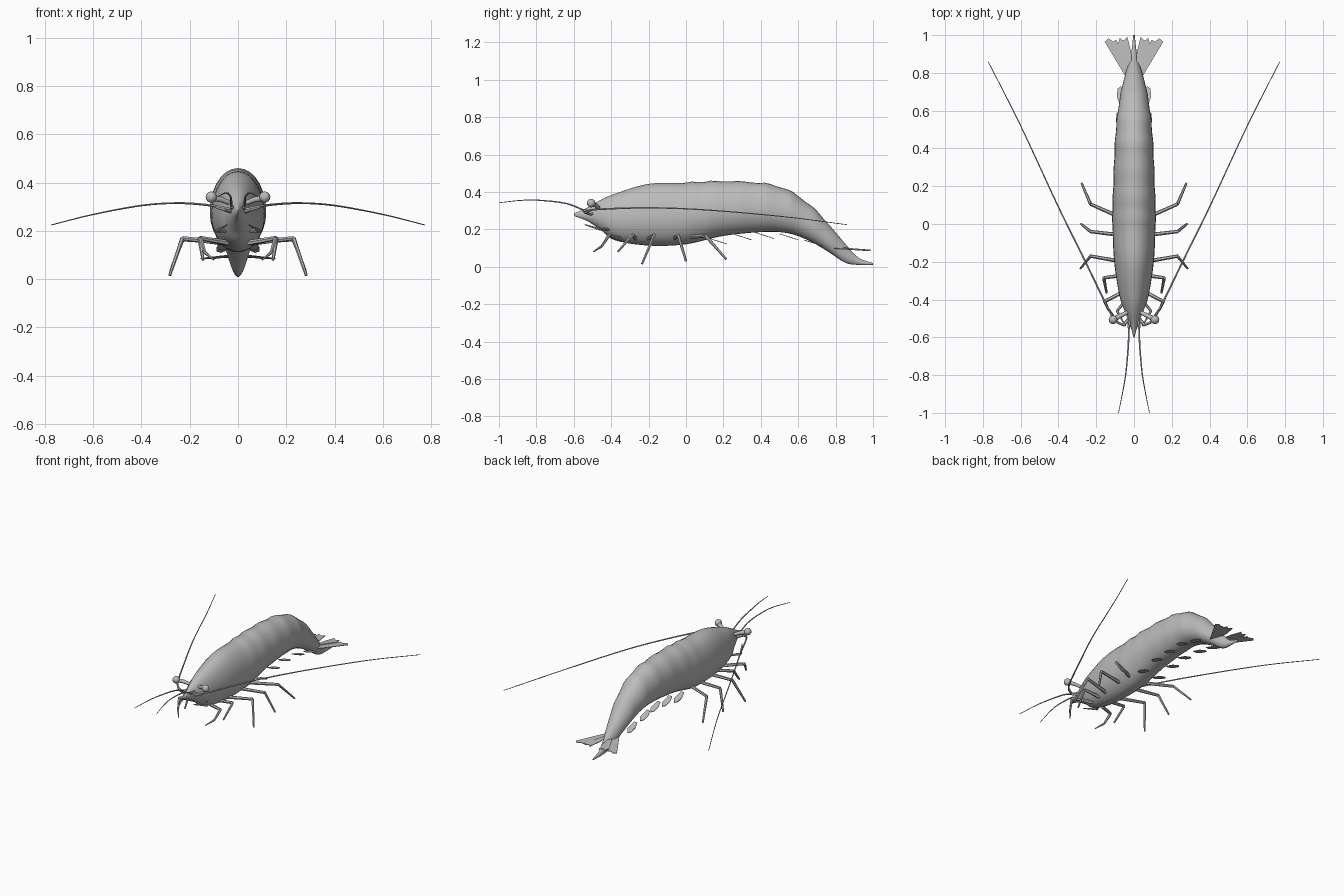
import bpy, bmesh, math
from mathutils import Vector

cube = bpy.data.objects.get("Cube")
if cube:
    bpy.data.objects.remove(cube)

shell = bpy.data.materials.new("shell grey")
shell.use_nodes = True
shell.diffuse_color = (0.5, 0.5, 0.5, 1)
shell.node_tree.nodes["Principled BSDF"].inputs["Base Color"].default_value = (0.5, 0.5, 0.5, 1)


def finish(bm, name, smooth=True, mirror=True):
    bmesh.ops.recalc_face_normals(bm, faces=bm.faces)
    mesh = bpy.data.meshes.new(name)
    bm.to_mesh(mesh)
    bm.free()
    obj = bpy.data.objects.new(name, mesh)
    bpy.context.collection.objects.link(obj)
    mesh.materials.append(shell)
    if mirror:
        obj.modifiers.new("both sides", "MIRROR")
    if smooth:
        bpy.ops.object.select_all(action="DESELECT")
        obj.select_set(True)
        bpy.context.view_layer.objects.active = obj
        bpy.ops.object.shade_smooth_by_angle(angle=math.radians(50))
    return obj


def skin(bm, rings):
    """Bridge equal rings of points and cap both ends."""
    loops = [[bm.verts.new(p) for p in ring] for ring in rings]
    n = len(loops[0])
    for a, b in zip(loops, loops[1:]):
        for i in range(n):
            j = (i + 1) % n
            bm.faces.new((a[i], a[j], b[j], b[i]))
    bm.faces.new(loops[0])
    bm.faces.new(loops[-1])


def smooth_path(points, steps):
    """Catmull-Rom interpolation through tuples of any length."""
    p = [Vector(q) for q in points]
    p = [2 * p[0] - p[1]] + p + [2 * p[-1] - p[-2]]
    out = []
    for a, b, c, d in zip(p, p[1:], p[2:], p[3:]):
        for s in range(steps):
            t = s / steps
            out.append(b + (c - a) * t / 2 + (a - 2.5 * b + 2 * c - d / 2) * t * t
                       + (1.5 * b - 1.5 * c + d / 2 - a / 2) * t ** 3)
    return out + [p[-2]]


def tube(bm, points, r0, r1, sides=6):
    pts = [Vector(p) for p in points]
    rings = []
    for i, p in enumerate(pts):
        way = (pts[min(i + 1, len(pts) - 1)] - pts[max(i - 1, 0)]).normalized()
        u = way.cross(Vector((0.1, 0.2, 1))).normalized()
        v = way.cross(u)
        r = r0 + (r1 - r0) * i / (len(pts) - 1)
        rings.append([p + r * (u * math.cos(k * math.tau / sides) + v * math.sin(k * math.tau / sides))
                      for k in range(sides)])
    skin(bm, rings)


def plate(bm, outline, thick=0.004):
    top = [Vector(p) for p in outline]
    skin(bm, [top, [p - Vector((0, 0, thick)) for p in top]])


# Body: sections as y, half width, top and bottom
sections = [(-.6, .003, .285, .272), (-.53, .022, .315, .245), (-.46, .05, .355, .2),
            (-.38, .077, .39, .142), (-.2, .105, .443, .113), (0, .113, .447, .12),
            (.2, .109, .455, .165), (.42, .1, .443, .186), (.55, .09, .405, .178),
            (.66, .075, .33, .138), (.76, .055, .23, .08), (.85, .03, .125, .022),
            (.92, .013, .05, .01), (1, .004, .019, .01)]
ridges = [.03, .14, .29, .43, .56, .69]
rings = []
x_sides = 28
path = [Vector(s).to_4d() if len(s) < 4 else Vector(s) for s in sections]
for y, w, top, low in smooth_path(path, 6):
    # Gentle swelling at every abdominal ring
    swell = sum(math.exp(-((y - r) / .03) ** 2) for r in ridges)
    w = max(w, .002) * (1 + .035 * swell)
    top += .007 * swell * min(1, w / .07)
    mid, ring = top * .45 + low * .55, []
    for k in range(x_sides):
        a = k * math.tau / x_sides
        c, s = math.cos(a), math.sin(a)
        ring.append((w * c, y, mid + s * ((top - mid) if s > 0 else (mid - low))))
    rings.append(ring)
bm = bmesh.new()
skin(bm, rings)
finish(bm, "body", mirror=False)

# Walking legs: hip, knee and tip on the left side
legs = [[(.06, .03, .16), (.23, .105, .165), (.277, .215, .04)],
        [(.06, -.06, .155), (.23, -.04, .165), (.28, .0, .03)],
        [(.06, -.2, .15), (.23, -.17, .17), (.283, -.235, .015)],
        [(.05, -.27, .15), (.16, -.285, .17), (.145, -.365, .08)],
        [(.04, -.35, .15), (.155, -.41, .17), (.137, -.45, .11), (.1, -.495, .08)]]
bm = bmesh.new()
for hip, *rest in legs:
    joints = [hip] + rest
    for i, (a, b) in enumerate(zip(joints, joints[1:])):
        tube(bm, [a, b], .011 - .002 * i, .009 - .003 * i)
finish(bm, "walking_legs")

# Small mouth limbs in front of the legs
bm = bmesh.new()
tube(bm, [(.04, -.4, .2), (.09, -.46, .2)], .008, .007)
tube(bm, [(.09, -.46, .2), (.045, -.54, .225)], .007, .003)
finish(bm, "mouth_limbs")

# Eye stalks and eyes
bm = bmesh.new()
tube(bm, [(.02, -.46, .31), (.07, -.485, .33), (.11, -.505, .338)], .01, .014, 8)
finish(bm, "eye_stalks")
bm = bmesh.new()
bmesh.ops.create_uvsphere(bm, u_segments=12, v_segments=8, radius=.023)
bmesh.ops.translate(bm, verts=bm.verts, vec=(.111, -.507, .34))
finish(bm, "eyes")

# Long swept antennae with thick bases
bm = bmesh.new()
tube(bm, [(.015, -.49, .28), (.055, -.535, .29), (.09, -.52, .3)], .012, .007)
tube(bm, smooth_path([(.08, -.525, .298), (.125, -.47, .307), (.25, -.215, .315),
                      (.4, .09, .305), (.6, .52, .268), (.772, .86, .225)], 6), .006, .002)
finish(bm, "long_antennae")

# Short forward antennae
bm = bmesh.new()
tube(bm, [(.02, -.47, .29), (.027, -.55, .3)], .011, .007)
tube(bm, smooth_path([(.027, -.54, .3), (.03, -.64, .338), (.042, -.78, .355),
                      (.058, -.88, .355), (.082, -1, .342)], 5), .005, .0018)
finish(bm, "short_antennae")

# Swimming flaps under the abdomen, tilted back
bm = bmesh.new()
for y, x, z in [(.12, .055, .155), (.25, .055, .178), (.37, .052, .185),
                (.5, .065, .178), (.63, .06, .145)]:
    shape = [(-.01, 0), (.014, 0), (.03, .04), (.028, .085), (.01, .1), (-.012, .07)]
    plate(bm, [(x + dx, y + dy, z - dy * .32) for dx, dy in shape])
finish(bm, "swimming_flaps", smooth=False)

# Tail fan blades
bm = bmesh.new()
plate(bm, [(.015, .79, .1), (.05, .79, .1), (.155, .965, .088), (.135, .982, .087),
           (.11, .965, .088), (.095, .975, .088), (.03, .87, .096)])
plate(bm, [(.01, .82, .104), (.03, .84, .103), (.085, .95, .093), (.075, .985, .091),
           (.055, .97, .092), (.035, .99, .091), (.015, .91, .097)])
finish(bm, "tail_fan", smooth=False)
